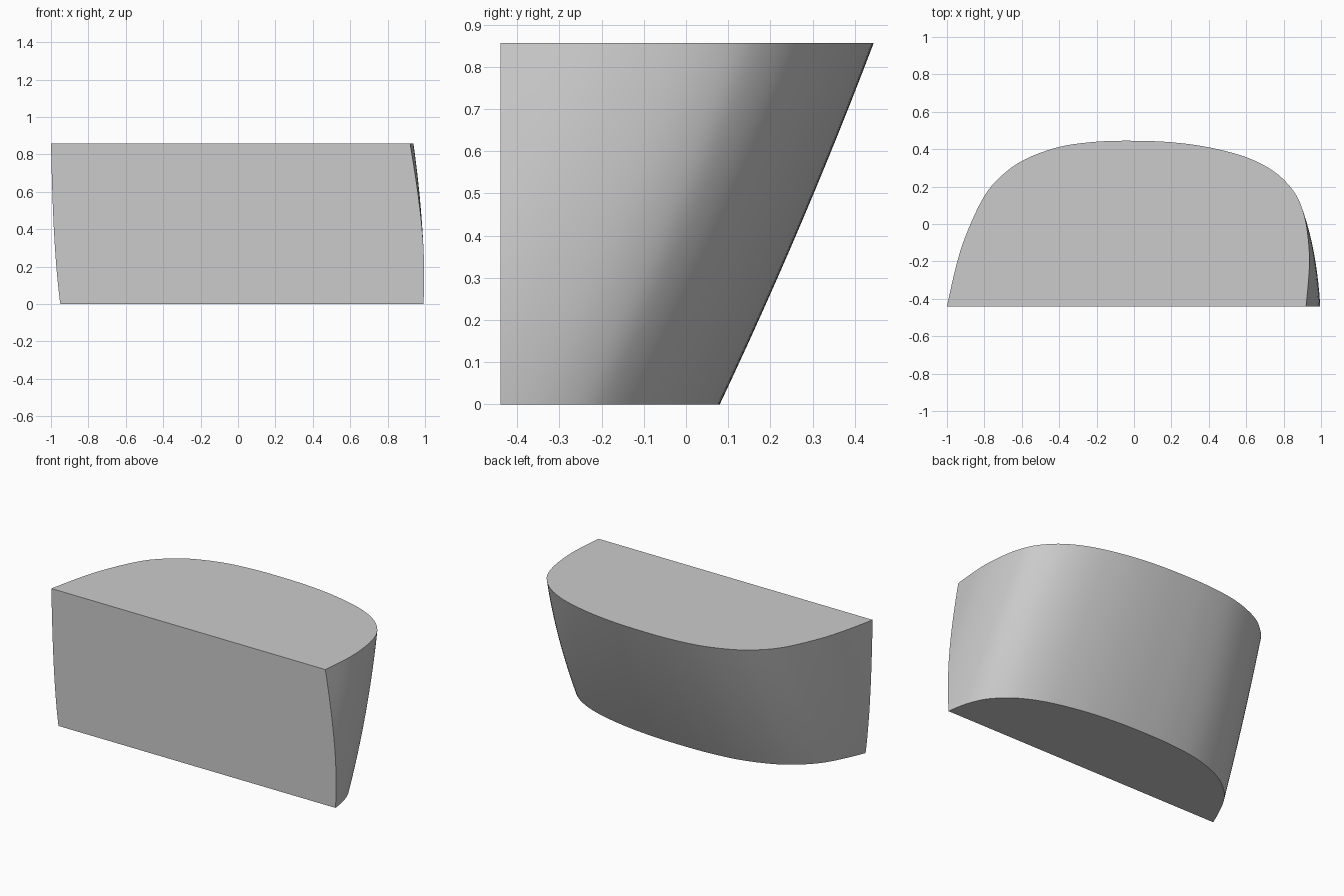
import bpy, bmesh, math
from mathutils import Vector

if "Cube" in bpy.data.objects:
    bpy.data.objects.remove(bpy.data.objects["Cube"], do_unlink=True)

HEIGHT = 0.857
FRONT = -0.44
LEVELS = 12

# Asymmetric bow outline of the upper face, running past the front cut
OUTLINE = [Vector(p) for p in (
    (-1.02, -0.54), (-1.0, -0.44), (-0.95, -0.22), (-0.895, -0.05), (-0.8, 0.15),
    (-0.7, 0.265), (-0.58, 0.347), (-0.4, 0.412), (-0.2, 0.44), (0, 0.445),
    (0.2, 0.437), (0.4, 0.41), (0.6, 0.357), (0.75, 0.28), (0.85, 0.18),
    (0.9, 0.08), (0.928, -0.05), (0.938, -0.22), (0.92, -0.44), (0.91, -0.54))]


def smooth_outline(pts, steps=5):
    """Catmull-Rom curve through the points."""
    padded = [2 * pts[0] - pts[1]] + pts + [2 * pts[-1] - pts[-2]]
    out = []
    for a, b, c, d in zip(padded, padded[1:], padded[2:], padded[3:]):
        for i in range(steps):
            u = i / steps
            out.append(0.5 * (2 * b + (c - a) * u + (2 * a - 5 * b + 4 * c - d) * u**2
                              + (3 * b - a - 3 * c + d) * u**3))
    return out + [pts[-1]]


def section(bm, curve, t):
    """Outline at depth t below the top: leans forward and widens."""
    ring = []
    for p in curve:
        widen = 1 + 0.05 * t
        if p.x > 0:
            widen += 0.08 * t - 0.065 * t * t
        shift = 0.325 * t + 0.04 * t * t
        ring.append(bm.verts.new((p.x * widen, p.y - shift, HEIGHT * (1 - t))))
    return ring


# Leaning block lofted from the sections
bm = bmesh.new()
curve = smooth_outline(OUTLINE)
rings = [section(bm, curve, i / LEVELS) for i in range(LEVELS + 1)]
n = len(curve)
for upper, lower in zip(rings, rings[1:]):
    for i in range(n):
        j = (i + 1) % n
        bm.faces.new((upper[i], upper[j], lower[j], lower[i]))
bm.faces.new(rings[0])
bm.faces.new(rings[-1])

# Flat front cut
cut = bmesh.ops.bisect_plane(bm, geom=bm.verts[:] + bm.edges[:] + bm.faces[:],
                             plane_co=(0, FRONT, 0), plane_no=(0, -1, 0), clear_outer=True)
bmesh.ops.contextual_create(
    bm, geom=[e for e in cut["geom_cut"] if isinstance(e, bmesh.types.BMEdge)])
bmesh.ops.recalc_face_normals(bm, faces=bm.faces[:])

mesh = bpy.data.meshes.new("curved_block")
bm.to_mesh(mesh)
bm.free()
block = bpy.data.objects.new("curved_block", mesh)
bpy.context.collection.objects.link(block)

# Plain grey
grey = bpy.data.materials.new("light_grey")
grey.use_nodes = True
colour = (0.6, 0.6, 0.6, 1)
grey.diffuse_color = colour
grey.node_tree.nodes["Principled BSDF"].inputs["Base Color"].default_value = colour
mesh.materials.append(grey)

# Smooth curved wall with crisp rims
bpy.ops.object.select_all(action="DESELECT")
block.select_set(True)
bpy.context.view_layer.objects.active = block
bpy.ops.object.shade_smooth_by_angle(angle=math.radians(30))
